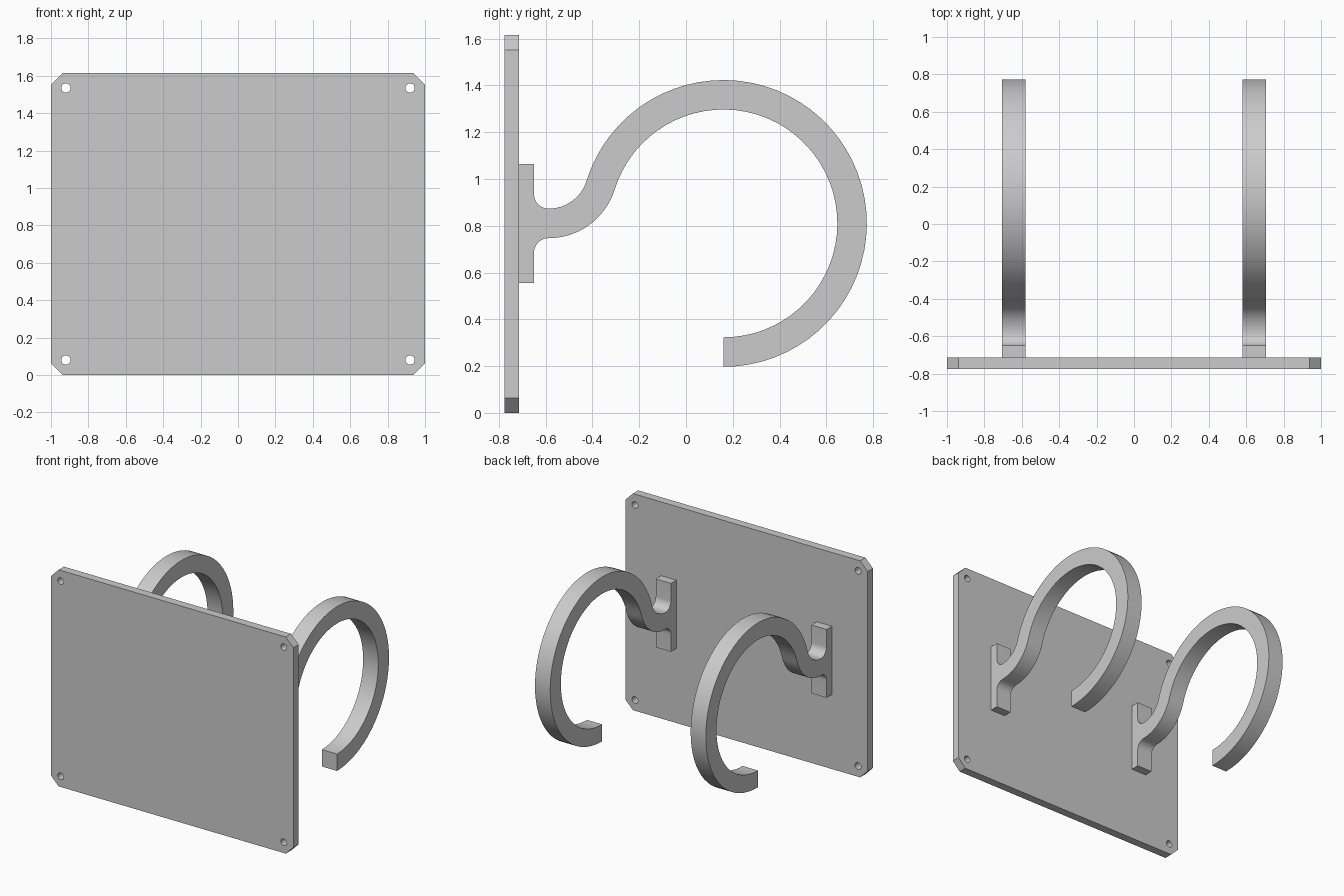
import bpy, bmesh
from math import sin, cos, pi, radians, atan2, degrees, sqrt
from mathutils import Matrix

cube = bpy.data.objects.get("Cube")
if cube:
    bpy.data.objects.remove(cube, do_unlink=True)

grey = bpy.data.materials.new("plain_grey")
grey.use_nodes = True
grey.diffuse_color = (0.6, 0.6, 0.6, 1)
grey.node_tree.nodes["Principled BSDF"].inputs["Base Color"].default_value = (0.6, 0.6, 0.6, 1)


def arc(cx, cy, r, start, end, steps):
    """Points along an arc, angles in degrees."""
    angles = [radians(start + (end - start) * i / steps) for i in range(steps + 1)]
    return [(cx + r * cos(a), cy + r * sin(a)) for a in angles]


def extruded(name, loops, thickness, matrix):
    """Fill closed outlines (inner ones become holes) and give them thickness."""
    curve = bpy.data.curves.new(name, 'CURVE')
    curve.dimensions = '2D'
    curve.fill_mode = 'BOTH'
    curve.extrude = thickness / 2
    for loop in loops:
        spline = curve.splines.new('POLY')
        spline.points.add(len(loop) - 1)
        for point, (u, v) in zip(spline.points, loop):
            point.co = (u, v, 0, 1)
        spline.use_cyclic_u = True
    helper = bpy.data.objects.new(name + "_outline", curve)
    bpy.context.collection.objects.link(helper)
    bpy.context.view_layer.update()
    mesh = bpy.data.meshes.new_from_object(helper)
    bpy.data.objects.remove(helper, do_unlink=True)
    bm = bmesh.new()
    bm.from_mesh(mesh)
    bmesh.ops.remove_doubles(bm, verts=bm.verts, dist=0.0005)
    bm.transform(matrix)
    bmesh.ops.recalc_face_normals(bm, faces=bm.faces)
    bm.to_mesh(mesh)
    bm.free()
    mesh.name = name
    mesh.materials.clear()
    mesh.materials.append(grey)
    obj = bpy.data.objects.new(name, mesh)
    bpy.context.collection.objects.link(obj)
    bpy.ops.object.select_all(action='DESELECT')
    obj.select_set(True)
    bpy.context.view_layer.objects.active = obj
    bpy.ops.object.shade_smooth_by_angle(angle=radians(30))
    return obj


# Back plate with clipped corners and four screw holes
H, C = 1.615, 0.063
right = [(1 - C, 0), (1, C), (1, H - C), (1 - C, H)]
outline = right + [(-x, z) for x, z in reversed(right)]
holes = [arc(sx * 0.92, z, 0.025, 0, 345, 23)
         for sx in (-1, 1) for z in (0.08, H - 0.08)]
extruded("back_plate", [outline] + holes, 0.062,
         Matrix.Translation((0, -0.744, 0)) @ Matrix.Rotation(pi / 2, 4, 'X'))

# Hook profile: mounting foot, S-bend neck and large open ring
MID, HALF = 0.81, 0.063          # arm height and half thickness
RING_Y, RING_R = 0.16, 0.55      # ring centre and centreline radius
NECK_Y = -0.587                  # where the neck starts to bend
FOOT_BACK, FOOT_FRONT, FOOT_HALF = -0.713, -0.65, 0.255
span = RING_Y - NECK_Y
bend = (span ** 2 - RING_R ** 2) / (2 * RING_R)   # tangent neck radius
tangent = degrees(atan2(bend, -span))             # ring angle where neck joins
fillet = NECK_Y - FOOT_FRONT

profile = [(FOOT_BACK, MID - FOOT_HALF), (FOOT_BACK, MID + FOOT_HALF),
           (FOOT_FRONT, MID + FOOT_HALF)]
profile += arc(NECK_Y, MID + HALF + fillet, fillet, 180, 270, 10)
profile += arc(NECK_Y, MID + bend, bend - HALF, -90, tangent - 180, 14)[1:]
profile += arc(RING_Y, MID, RING_R + HALF, tangent, -90, 48)[1:]
profile += arc(RING_Y, MID, RING_R - HALF, -90, tangent, 48)
profile += arc(NECK_Y, MID + bend, bend + HALF, tangent - 180, -90, 14)[1:]
profile += arc(NECK_Y, MID - HALF - fillet, fillet, 90, 180, 10)[1:]
profile += [(FOOT_FRONT, MID - FOOT_HALF)]

# Two matching hooks, profile plane turned to y-z
turn = Matrix(((0, 0, 1, 0), (1, 0, 0, 0), (0, 1, 0, 0), (0, 0, 0, 1)))
for name, x in (("left_hook", 0.642), ("right_hook", -0.642)):
    extruded(name, [profile], 0.125, Matrix.Translation((x, 0, 0)) @ turn)
